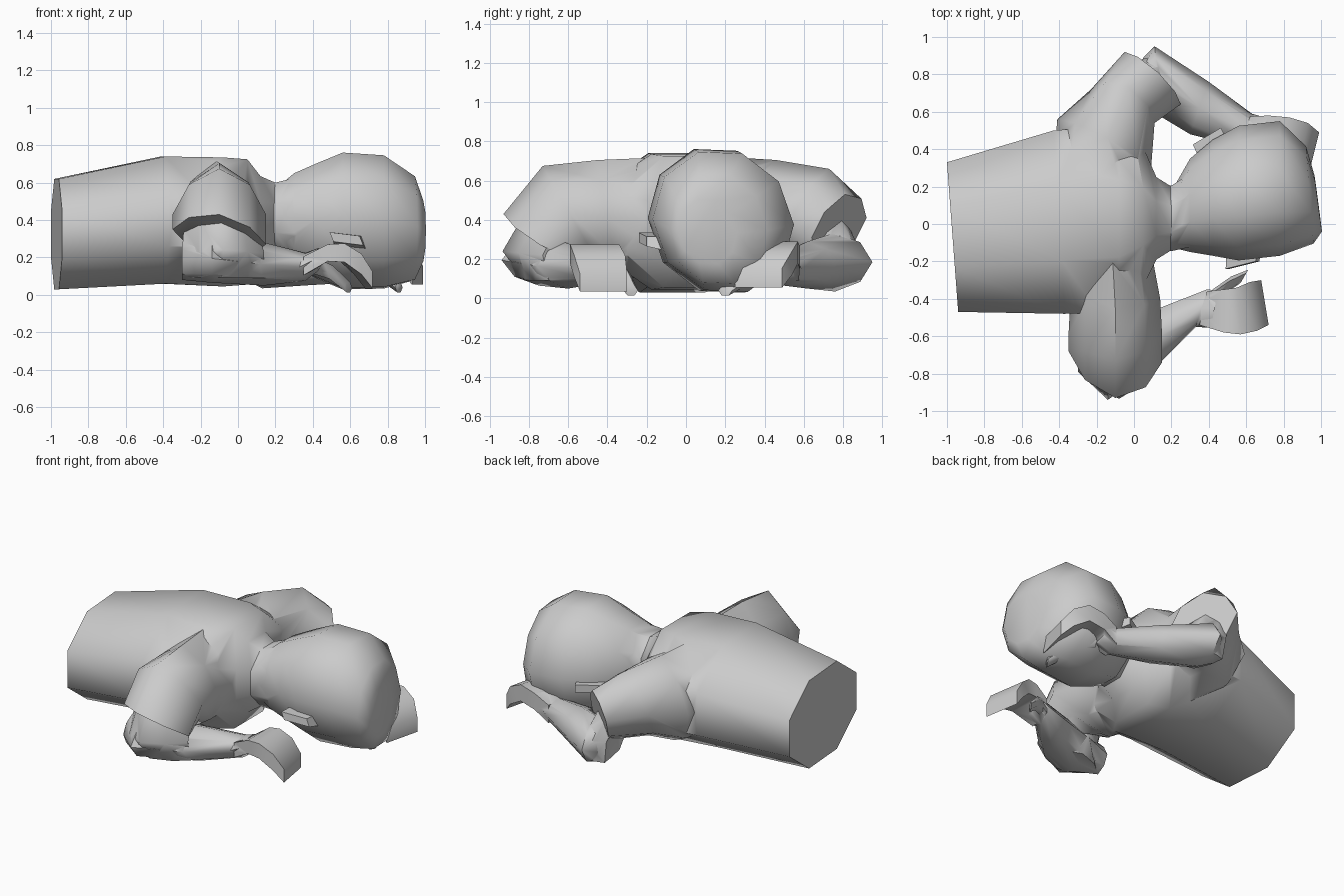
import bpy, bmesh
from math import cos, sin, pi
from mathutils import Vector


def smooth(ob, angle):
    bpy.ops.object.select_all(action='DESELECT')
    ob.select_set(True)
    bpy.context.view_layer.objects.active = ob
    bpy.ops.object.shade_smooth_by_angle(angle=angle * pi / 180)


def loft(name, rings, sides=8, half=False, angle=60, diag=1.0):
    """Skin through rings of (centre, side axis, up axis); diag < 1 makes a diamond section."""
    bm = bmesh.new()
    k = 1 / cos(pi / sides) if half else 1
    loops = []
    for c, u, v in rings:
        c, u, v = Vector(c), Vector(u), Vector(v)
        loop = []
        for i in range(sides):
            a = 2 * pi * (i + (0.5 if half else 0)) / sides
            r = k * (diag if i % 2 else 1)
            loop.append(bm.verts.new(c + u * cos(a) * r + v * sin(a) * r))
        loops.append(loop)
    for a, b in zip(loops, loops[1:]):
        for i in range(sides):
            j = (i + 1) % sides
            bm.faces.new((a[i], a[j], b[j], b[i]))
    bm.faces.new(loops[0][::-1])
    bm.faces.new(loops[-1])
    bmesh.ops.recalc_face_normals(bm, faces=bm.faces)
    me = bpy.data.meshes.new(name)
    bm.to_mesh(me)
    bm.free()
    ob = bpy.data.objects.new(name, me)
    bpy.context.collection.objects.link(ob)
    smooth(ob, angle)
    return ob


def union(base, parts, angle=60):
    """Fuse overlapping parts into one skin."""
    for p in parts:
        m = base.modifiers.new("fuse", 'BOOLEAN')
        m.operation, m.solver, m.object = 'UNION', 'EXACT', p
        bpy.context.view_layer.objects.active = base
        bpy.ops.object.modifier_apply(modifier=m.name)
        bpy.data.objects.remove(p)
    smooth(base, angle)


def along_x(rows, lean=0.0):
    """Rings across x from (x, y, z, half width, half height, x skew)."""
    return [((x, y, z), (s, w, -lean * w), (0, -lean * h, h)) for x, y, z, w, h, s in rows]


# Shirt: torso cut off at the waist, tapering into the neck, with short sleeves
torso = loft("shirt", along_x([
    (-0.97, -0.07, 0.325, 0.40, 0.295, -0.03),
    (-0.40, 0.01, 0.40, 0.49, 0.34, -0.03),
    (-0.08, 0.03, 0.39, 0.50, 0.345, 0.0),
    (0.05, 0.04, 0.39, 0.37, 0.335, 0.0),
    (0.12, 0.03, 0.40, 0.22, 0.235, 0.0),
    (0.20, 0.03, 0.41, 0.17, 0.19, 0.0)]), half=True)
right_sleeve = loft("right_sleeve", [
    ((-0.12, -0.08, 0.40), (0.20, 0, 0), (0, 0, 0.32)),
    ((-0.10, -0.40, 0.41), (0.24, 0, 0), (0, -0.05, 0.295)),
    ((-0.10, -0.59, 0.43), (0.25, 0, 0), (0, -0.14, 0.245)),
    ((-0.10, -0.71, 0.31), (0.25, -0.03, -0.04), (0, -0.22, 0.12))], diag=0.92)
left_sleeve = loft("left_sleeve", [
    ((-0.20, 0.13, 0.40), (0.24, -0.08, 0), (0, 0, 0.325)),
    ((-0.16, 0.42, 0.41), (0.25, -0.14, 0), (0.02, 0.04, 0.295)),
    ((-0.06, 0.63, 0.42), (0.17, -0.09, 0), (0.03, 0.10, 0.24)),
    ((0.10, 0.78, 0.36), (0.15, -0.14, -0.05), (0.03, 0.03, 0.17))], diag=0.95)
union(torso, [right_sleeve, left_sleeve], 65)

# Head, rolled slightly, fused with the neck
head = loft("head", along_x([
    (0.22, 0.04, 0.41, 0.17, 0.18, 0),
    (0.30, 0.10, 0.40, 0.25, 0.26, 0),
    (0.42, 0.14, 0.395, 0.31, 0.32, 0),
    (0.56, 0.165, 0.395, 0.36, 0.38, 0),
    (0.78, 0.19, 0.39, 0.36, 0.37, 0),
    (0.94, 0.155, 0.355, 0.26, 0.29, -0.02),
    (0.985, 0.11, 0.34, 0.15, 0.17, -0.02)], lean=0.04), sides=10)
neck = loft("neck", along_x([
    (0.10, 0.03, 0.41, 0.17, 0.18, 0),
    (0.20, 0.03, 0.41, 0.175, 0.19, 0),
    (0.36, 0.10, 0.41, 0.21, 0.23, 0)]), half=True)
union(head, [neck])

# Ears
loft("right_ear", [
    ((0.59, -0.13, 0.29), (0.085, 0.02, -0.01), (-0.01, 0, 0.035)),
    ((0.58, -0.22, 0.30), (0.08, 0.02, -0.01), (-0.01, 0, 0.025))],
    sides=4, half=True, angle=30)
loft("left_ear", [
    ((0.44, 0.36, 0.33), (0.075, 0.05, 0), (0, 0, 0.035)),
    ((0.39, 0.47, 0.34), (0.075, 0.045, 0), (0, 0, 0.025))],
    sides=4, half=True, angle=30)

# Right arm: forearm, elbow, flat drooping hand and thumb
right_arm = loft("right_arm", along_x([
    (-0.30, -0.70, 0.18, 0.09, 0.10, 0),
    (-0.14, -0.75, 0.195, 0.19, 0.13, 0),
    (0.14, -0.60, 0.165, 0.16, 0.115, 0.02),
    (0.36, -0.45, 0.15, 0.10, 0.075, 0.03),
    (0.43, -0.455, 0.19, 0.10, 0.06, 0.02)]), diag=0.92)
right_elbow = loft("right_elbow", [
    ((-0.09, -0.66, 0.36), (0.20, 0, 0), (0, -0.17, 0.06)),
    ((-0.08, -0.73, 0.22), (0.22, 0, 0), (0, -0.205, 0.02)),
    ((-0.08, -0.70, 0.09), (0.22, 0, 0), (0, -0.12, 0))], diag=0.85)
right_hand = loft("right_hand", along_x([
    (0.37, -0.45, 0.155, 0.09, 0.05, 0.02),
    (0.48, -0.465, 0.225, 0.115, 0.045, 0.0),
    (0.56, -0.465, 0.225, 0.125, 0.05, -0.01),
    (0.64, -0.44, 0.165, 0.13, 0.055, -0.02),
    (0.70, -0.42, 0.08, 0.12, 0.045, -0.02)]), sides=4, half=True)
right_thumb = loft("right_thumb", along_x([
    (0.40, -0.40, 0.16, 0.05, 0.05, 0.02),
    (0.50, -0.33, 0.12, 0.05, 0.04, 0.02),
    (0.59, -0.28, 0.04, 0.035, 0.03, 0.02)]), sides=6)
union(right_arm, [right_elbow, right_hand, right_thumb], 80)

# Left arm, stretched up beside the head
left_arm = loft("left_arm", along_x([
    (0.02, 0.78, 0.20, 0.11, 0.11, 0.03),
    (0.13, 0.76, 0.185, 0.19, 0.15, -0.02),
    (0.35, 0.62, 0.17, 0.14, 0.12, 0.05),
    (0.60, 0.50, 0.15, 0.09, 0.085, 0.03),
    (0.68, 0.48, 0.19, 0.09, 0.07, 0.02)]), diag=0.95)
left_elbow = loft("left_elbow", [
    ((0.05, 0.72, 0.36), (0.11, -0.10, 0), (0.04, 0.06, 0.06)),
    ((0.11, 0.75, 0.24), (0.12, -0.11, 0), (0.04, 0.12, 0)),
    ((0.12, 0.75, 0.09), (0.11, -0.10, 0), (0.05, 0.10, 0))], diag=0.85)
left_hand = loft("left_hand", along_x([
    (0.60, 0.50, 0.15, 0.075, 0.06, 0.02),
    (0.70, 0.48, 0.21, 0.10, 0.055, 0.02),
    (0.80, 0.45, 0.235, 0.12, 0.055, 0.03),
    (0.90, 0.41, 0.18, 0.13, 0.06, 0.03),
    (0.96, 0.37, 0.105, 0.12, 0.05, 0.03)]), sides=4, half=True)
left_thumb = loft("left_thumb", along_x([
    (0.66, 0.42, 0.16, 0.05, 0.05, 0.03),
    (0.78, 0.30, 0.11, 0.05, 0.04, 0.03),
    (0.86, 0.20, 0.04, 0.035, 0.03, 0.02)]), sides=6)
union(left_arm, [left_elbow, left_hand, left_thumb], 80)
